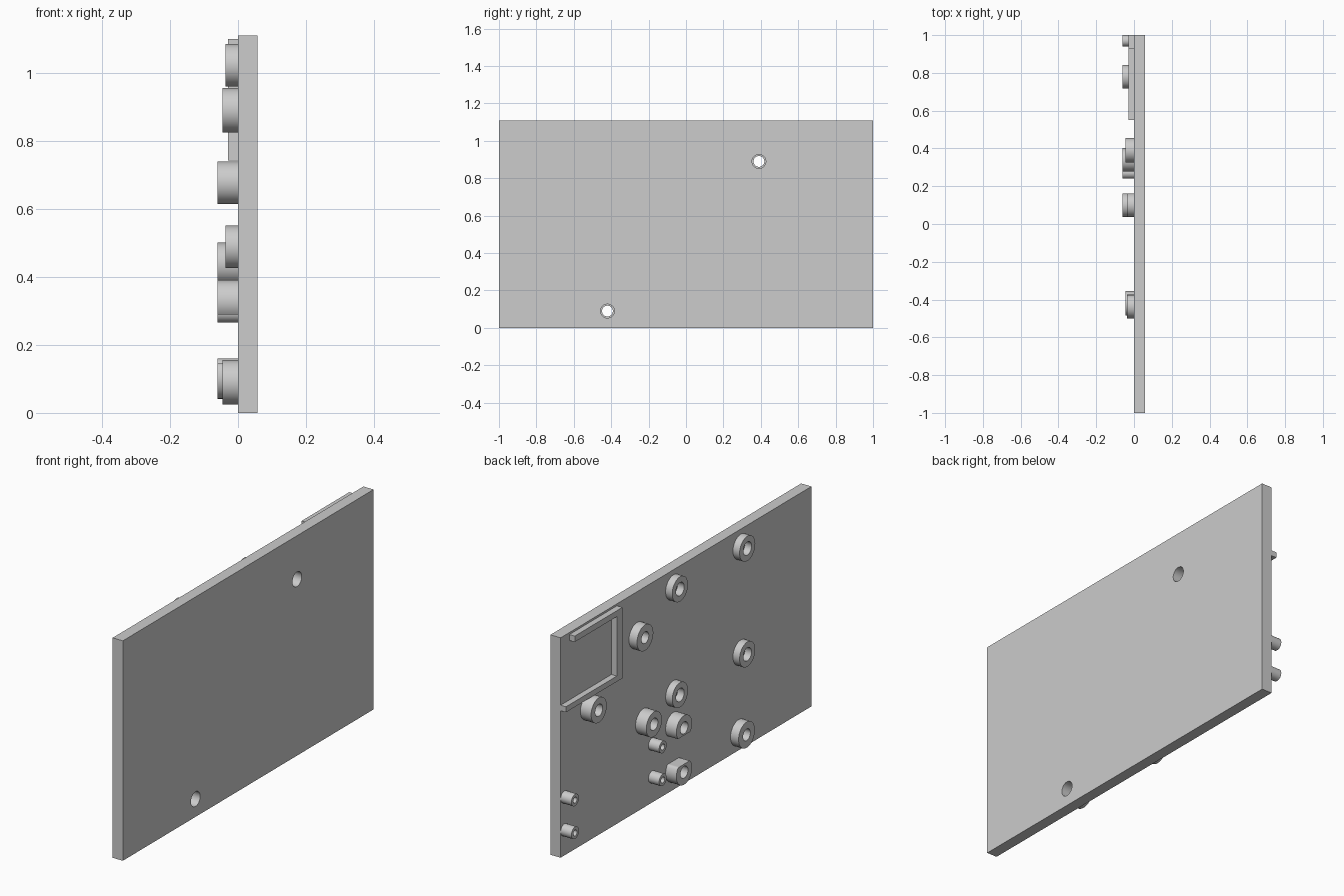
import bpy, bmesh, math

if "Cube" in bpy.data.objects:
    bpy.data.objects.remove(bpy.data.objects["Cube"])

grey = bpy.data.materials.new("light_grey")
grey.diffuse_color = (0.604, 0.604, 0.604, 1)
grey.use_nodes = True
grey.node_tree.nodes["Principled BSDF"].inputs["Base Color"].default_value = grey.diffuse_color


def add_object(name, bm):
    bmesh.ops.recalc_face_normals(bm, faces=bm.faces[:])
    me = bpy.data.meshes.new(name)
    bm.to_mesh(me)
    bm.free()
    me.materials.append(grey)
    ob = bpy.data.objects.new(name, me)
    bpy.context.collection.objects.link(ob)
    return ob


def smooth(ob):
    bpy.ops.object.select_all(action='DESELECT')
    ob.select_set(True)
    bpy.context.view_layer.objects.active = ob
    bpy.ops.object.shade_smooth_by_angle(angle=math.radians(30))


def box(name, x0, x1, y0, y1, z0, z1):
    bm = bmesh.new()
    bmesh.ops.create_cube(bm, size=1)
    for v in bm.verts:
        v.co.x = x1 if v.co.x > 0 else x0
        v.co.y = y1 if v.co.y > 0 else y0
        v.co.z = z1 if v.co.z > 0 else z0
    return add_object(name, bm)


def tube(name, y, z, height, r_out, r_in, z_min=-9, z_max=9, n=48):
    """Hollow boss along -x; z_min / z_max trim a flat on its rim."""
    bm = bmesh.new()
    loops = []
    for x, r in ((0, r_in), (0, r_out), (-height, r_out), (-height, r_in)):
        ring = []
        for i in range(n):
            a = 2 * math.pi * i / n
            zz = min(max(z + r * math.sin(a), z_min), z_max)
            ring.append(bm.verts.new((x, y + r * math.cos(a), zz)))
        loops.append(ring)
    for k in range(4):
        a, b = loops[k], loops[(k + 1) % 4]
        for i in range(n):
            j = (i + 1) % n
            bm.faces.new((a[i], a[j], b[j], b[i]))
    ob = add_object(name, bm)
    smooth(ob)


# Plate with two screw holes
plate = box("plate", 0, 0.057, -1, 1, 0, 1.11)
screw_spots = [(0.39, 0.89), (-0.42, 0.09)]
for i, (y, z) in enumerate(screw_spots):
    bpy.ops.mesh.primitive_cylinder_add(vertices=48, radius=0.037, depth=0.3,
                                        location=(0.03, y, z),
                                        rotation=(0, math.pi / 2, 0))
    cutter = bpy.context.object
    cutter.name = f"hole_cutter_{i + 1}"
    cutter.hide_render = True
    cutter.hide_set(True)
    mod = plate.modifiers.new("screw_hole", 'BOOLEAN')
    mod.operation = 'DIFFERENCE'
    mod.solver = 'EXACT'
    mod.object = cutter

# Bake the holes and drop the cutters
bpy.context.view_layer.update()
dg = bpy.context.evaluated_depsgraph_get()
plate.data = bpy.data.meshes.new_from_object(plate.evaluated_get(dg))
plate.modifiers.clear()
for ob in [o for o in bpy.data.objects if o.name.startswith("hole_cutter")]:
    bpy.data.objects.remove(ob)
smooth(plate)

# Screw bosses around the through holes
for i, (y, z) in enumerate(screw_spots):
    tube(f"screw_boss_{i + 1}", y, z, 0.045, 0.065, 0.029)

# Low standoffs in a rectangle
for i, (y, z) in enumerate([(-0.437, 1.022), (0.10, 1.022),
                            (-0.437, 0.488), (0.10, 0.488)]):
    tube(f"low_standoff_{i + 1}", y, z, 0.037, 0.0625, 0.033)

# Tall standoffs, two of them trimmed flat on facing sides
tube("tall_standoff_1", 0.78, 0.677, 0.06, 0.0625, 0.03)
tube("tall_standoff_2", 0.34, 0.438, 0.06, 0.0625, 0.03)
tube("flat_bottom_standoff", 0.10, 0.328, 0.06, 0.0625, 0.03, z_min=0.29)
tube("flat_top_standoff", 0.10, 0.104, 0.06, 0.0625, 0.03, z_max=0.145)

# Small posts
for y in (0.27, 0.97):
    for z in (0.13, 0.296):
        tube(f"small_post_{y}_{z}", y, z, 0.06, 0.03, 0.015, n=32)

# Three-sided bracket
box("bracket_top_rail", -0.03, 0, 0.55, 0.93, 1.07, 1.1)
box("bracket_bottom_rail", -0.03, 0, 0.55, 1.0, 0.742, 0.77)
box("bracket_side_rail", -0.03, 0, 0.55, 0.594, 0.77, 1.07)
